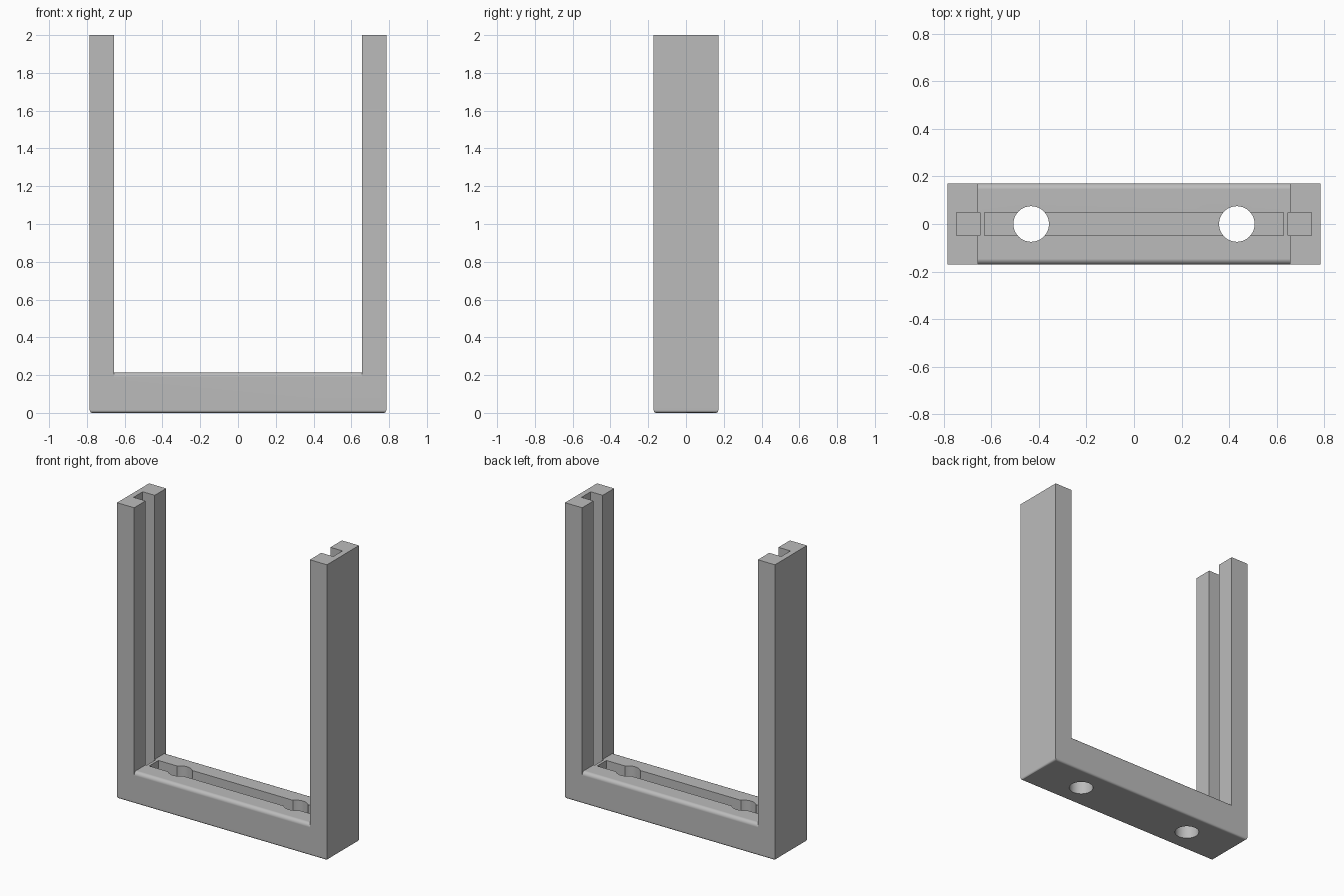
import bpy, bmesh, math
from mathutils import Matrix, Vector

if "Cube" in bpy.data.objects:
    bpy.data.objects.remove(bpy.data.objects["Cube"], do_unlink=True)

# Main dimensions
HALF_X, HALF_Y, HEIGHT = 0.785, 0.171, 2.0
INNER_X, BASE_TOP = 0.657, 0.215
SLOT_Y, SLOT_FLOOR = 0.049, 0.11

grey = bpy.data.materials.new("plain grey")
grey.use_nodes = True
colour = (0.5, 0.5, 0.5, 1)
grey.diffuse_color = colour
grey.node_tree.nodes["Principled BSDF"].inputs["Base Color"].default_value = colour


def make_object(name, bm):
    mesh = bpy.data.meshes.new(name)
    bm.to_mesh(mesh)
    bm.free()
    mesh.materials.append(grey)
    obj = bpy.data.objects.new(name, mesh)
    bpy.context.collection.objects.link(obj)
    return obj


def box_mesh(low, high):
    low, high = Vector(low), Vector(high)
    bm = bmesh.new()
    bmesh.ops.create_cube(bm, size=1, matrix=Matrix.Translation((low + high) / 2)
                          @ Matrix.Diagonal((*(high - low), 1)))
    return bm


def box(name, low, high):
    return make_object(name, box_mesh(low, high))


def cylinder(name, x, radius):
    bm = bmesh.new()
    bmesh.ops.create_cone(bm, cap_ends=True, segments=48, radius1=radius,
                          radius2=radius, depth=1, matrix=Matrix.Translation((x, 0, 0)))
    return make_object(name, bm)


def round_edges(bm, test, radius, segments):
    edges = [e for e in bm.edges if all(test(v.co) for v in e.verts)]
    bmesh.ops.bevel(bm, geom=edges, offset=radius, segments=segments,
                    profile=0.5, affect='EDGES')


def combine(target, other, operation):
    mod = target.modifiers.new(operation.lower(), 'BOOLEAN')
    mod.operation, mod.object, mod.solver = operation, other, 'EXACT'
    bpy.context.view_layer.objects.active = target
    bpy.ops.object.modifier_apply(modifier=mod.name)
    bpy.data.objects.remove(other, do_unlink=True)


# Base bar with rounded long top edges and a softened bottom rim
bm = box_mesh((-HALF_X, -HALF_Y, 0), (HALF_X, HALF_Y, BASE_TOP))
for side in (-1, 1):
    round_edges(bm, lambda c: c.z > BASE_TOP - 0.001 and c.y * side > HALF_Y - 0.001, 0.025, 5)
round_edges(bm, lambda c: c.z < 0.001, 0.014, 4)
frame = make_object("slotted_frame", bm)

# Uprights
for side in (-1, 1):
    xs = sorted((side * INNER_X, side * HALF_X))
    upright = box("upright", (xs[0], -HALF_Y, 0.05), (xs[1], HALF_Y, HEIGHT))
    combine(frame, upright, 'UNION')

# Vertical panel slots, sunk a little into the base
for side in (-1, 1):
    xs = sorted((side * 0.649, side * 0.747))
    slot = box("slot_cutter", (xs[0], -SLOT_Y, SLOT_FLOOR), (xs[1], SLOT_Y, HEIGHT + 0.1))
    combine(frame, slot, 'DIFFERENCE')

# Long groove in the base and the two through holes
groove = box("groove_cutter", (-0.63, -SLOT_Y, SLOT_FLOOR), (0.63, SLOT_Y, BASE_TOP + 0.1))
combine(frame, groove, 'DIFFERENCE')
for side in (-1, 1):
    combine(frame, cylinder("hole_cutter", side * 0.433, 0.075), 'DIFFERENCE')

# Smooth the rounded edges and hole walls, keep the flats crisp
bpy.ops.object.select_all(action='DESELECT')
frame.select_set(True)
bpy.context.view_layer.objects.active = frame
bpy.ops.object.shade_smooth_by_angle(angle=math.radians(30))
weighted = frame.modifiers.new("weighted normals", 'WEIGHTED_NORMAL')
weighted.keep_sharp = True
